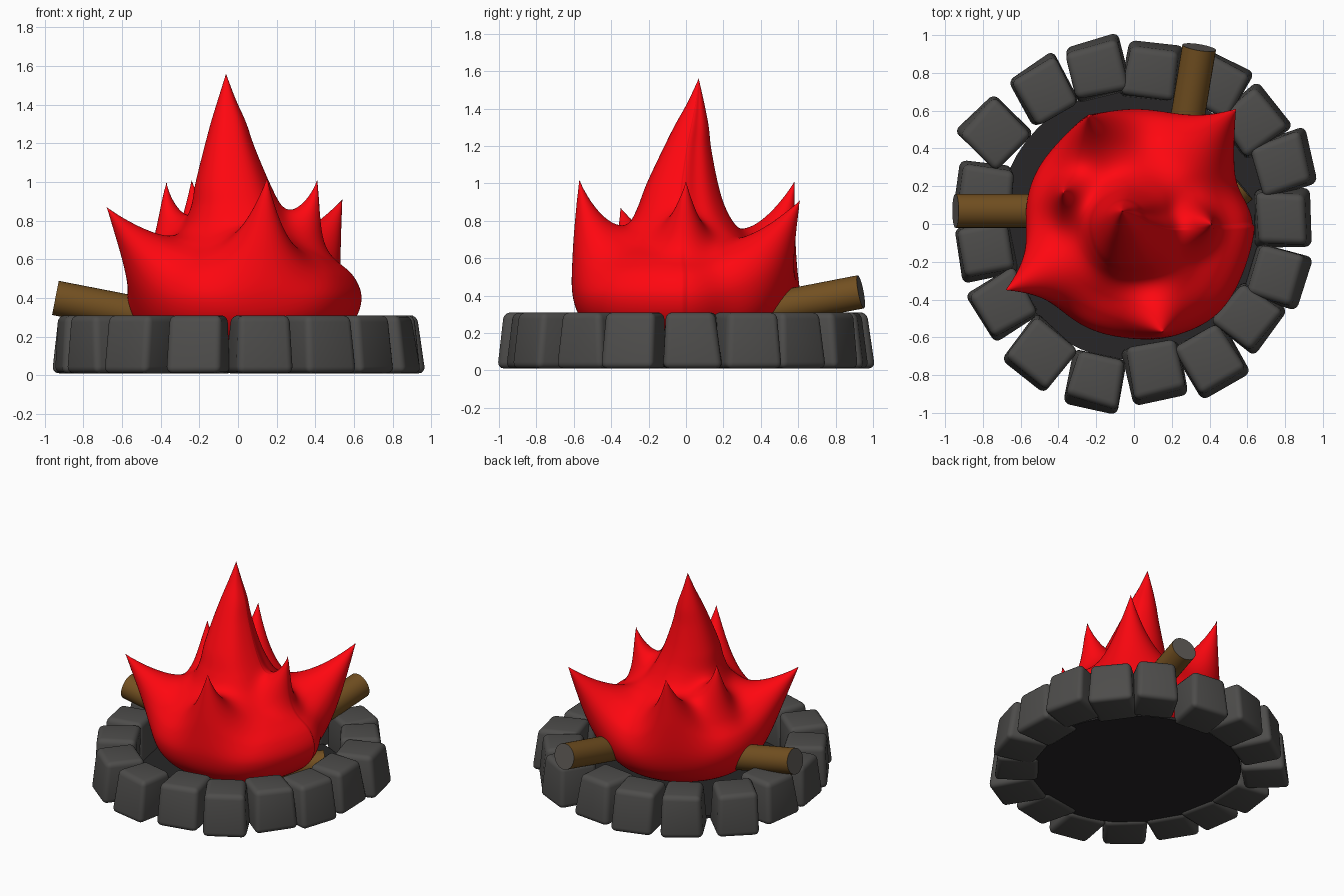
import bpy, bmesh, math, random
from mathutils import Vector, Matrix

if "Cube" in bpy.data.objects:
    bpy.data.objects.remove(bpy.data.objects["Cube"])

random.seed(4)


def material(name, rgb):
    m = bpy.data.materials.new(name)
    m.diffuse_color = (*rgb, 1)
    m.use_nodes = True
    m.node_tree.nodes["Principled BSDF"].inputs["Base Color"].default_value = m.diffuse_color
    return m


RED = material("flame_red", (1.0, 0.002, 0.005))
BROWN = material("bark_brown", (0.17, 0.08, 0.015))
END = material("log_end_grey", (0.11, 0.10, 0.09))
STONE = material("stone_grey", (0.075, 0.073, 0.07))
ASH = material("ash_black", (0.02, 0.019, 0.02))


def finish(bm, name, *mats, angle=None):
    bmesh.ops.recalc_face_normals(bm, faces=bm.faces)
    me = bpy.data.meshes.new(name)
    bm.to_mesh(me)
    bm.free()
    ob = bpy.data.objects.new(name, me)
    bpy.context.collection.objects.link(ob)
    for m in mats:
        me.materials.append(m)
    bpy.ops.object.select_all(action='DESELECT')
    ob.select_set(True)
    bpy.context.view_layer.objects.active = ob
    if angle:
        bpy.ops.object.shade_smooth_by_angle(angle=math.radians(angle))
    else:
        bpy.ops.object.shade_smooth()
    return ob


# ash bed
bm = bmesh.new()
bmesh.ops.create_cone(bm, cap_ends=True, segments=48, radius1=0.72, radius2=0.72, depth=0.02,
                      matrix=Matrix.Translation((0, 0, 0.035)))
finish(bm, "ash_bed", ASH, angle=30)

# ring of rounded stones: x, y and extra turn in degrees
stones = [(-.20, .83, 0), (.09, .81, -2), (.44, .74, 3), (.635, .55, -3), (.80, .32, -5),
          (.795, .03, 0), (.77, -.27, 4), (.61, -.50, 4), (.41, -.725, 0), (.11, -.785, 3),
          (-.20, -.83, 0), (-.49, -.69, -4), (-.70, -.43, 0), (-.79, -.14, 0),
          (-.80, .17, 6), (-.74, .49, -12), (-.48, .71, -3)]
for i, (x, y, turn) in enumerate(stones):
    bm = bmesh.new()
    bmesh.ops.create_cube(bm, size=1)
    for v in bm.verts:
        top, outer = v.co.z > 0, v.co.x > 0
        v.co = Vector((v.co.x * 0.30, v.co.y * (0.265 if top else 0.295), v.co.z * 0.30))
        v.co.x += random.uniform(-.015, .015)
        v.co.y += random.uniform(-.015, .015)
        if top and outer:
            v.co.x -= 0.035
    bmesh.ops.bevel(bm, geom=bm.edges[:], offset=0.035, segments=4, profile=0.5, affect='EDGES')
    a = math.atan2(y, x) + math.radians(turn)
    bm.transform(Matrix.Translation((x, y, 0.16)) @ Matrix.Rotation(a, 4, 'Z'))
    finish(bm, f"stone_{i + 1}", STONE)

# logs leaning into the fire
logs = [((-.945, .07, .40), (.42, .07, .135)),
        ((.345, .935, .42), (.10, -.54, .135)),
        ((.57, .20, .18), (-.15, -.40, .14))]
for i, (a, b) in enumerate(logs):
    a, b = Vector(a), Vector(b)
    d = b - a
    bm = bmesh.new()
    m = Matrix.Translation((a + b) / 2) @ d.to_track_quat('Z', 'Y').to_matrix().to_4x4()
    bmesh.ops.create_cone(bm, cap_ends=True, segments=32, radius1=0.09, radius2=0.09,
                          depth=d.length, matrix=m)
    for f in bm.faces:
        f.material_index = 1 if len(f.verts) > 4 else 0
    finish(bm, f"log_{i + 1}", BROWN, END, angle=40)

# flame body: rings of radius, height and centre shift
profile = [(0, .12, 0, 0), (.30, .12, .02, 0), (.46, .18, .02, 0), (.565, .28, .03, 0),
           (.605, .40, .03, 0), (.575, .51, .02, 0), (.49, .595, .01, -.01),
           (.385, .67, 0, -.015), (.295, .76, 0, -.02), (.235, .87, -.01, -.025),
           (.19, 1.0, -.03, -.02), (.13, 1.18, -.045, .005), (.09, 1.31, -.05, .03),
           (.045, 1.43, -.058, .052), (0, 1.56, -.062, .068)]
P = [Vector(p) for p in profile]
P = [P[0]] + P + [P[-1]]
rings = []
for k in range(1, len(P) - 2):
    p0, p1, p2, p3 = P[k - 1:k + 3]
    for s in range(14):
        t = s / 14
        rings.append(0.5 * (2 * p1 + (p2 - p0) * t + (2 * p0 - 5 * p1 + 4 * p2 - p3) * t * t
                            + (3 * p1 - p0 - 3 * p2 + p3) * t ** 3))
rings.append(P[-1])
N = 280
bm = bmesh.new()
grid = []
for r, z, cx, cy in rings:
    row = []
    for j in range(N):
        a = 2 * math.pi * j / N
        # hollow on the right, slight swell at the front right
        dent = -0.11 * math.exp(-((a - 0.4) / 0.3) ** 2) + 0.04 * math.exp(-((a - 5.4) / 0.4) ** 2)
        rr = r * (1 + 0.01 * math.sin(3 * a + 1) + 0.01 * math.sin(5 * a) + dent)
        row.append(bm.verts.new((cx + rr * math.cos(a), cy + rr * math.sin(a), z)))
    grid.append(row)
for r0, r1 in zip(grid, grid[1:]):
    for j in range(N):
        k = (j + 1) % N
        bm.faces.new((r0[j], r0[k], r1[k], r1[j]))
bmesh.ops.remove_doubles(bm, verts=bm.verts[:], dist=0.0005)

# flame tongues: base, tip and reach of each pull on the surface
tongues = [((-.48, -.25, .57), (-.68, -.35, .87), .38),
           ((.12, -.49, .61), (.15, -.57, 1.02), .38),
           ((.34, .0, .72), (.41, .0, 1.01), .26),
           ((.41, .45, .56), (.54, .61, .91), .46),
           ((-.21, .47, .62), (-.24, .58, 1.01), .38),
           ((-.34, .15, .70), (-.37, .17, 1.0), .27)]
rest = [v.co.copy() for v in bm.verts]
verts = bm.verts[:]
for base, tip, reach in tongues:
    anchor = min(rest, key=lambda c: (c - Vector(base)).length)
    pull = Vector(tip) - anchor
    out = Vector((anchor.x, anchor.y, 0)).normalized()
    for v, c in zip(verts, rest):
        d = (c - anchor).length
        if d < reach:
            f = (1 - d / reach) ** 2.9
            # tip bends outward more than the root
            v.co += Vector((pull.x * f ** 1.3, pull.y * f ** 1.3, pull.z * f))
            v.co += out * 0.08 * f * (1 - f)
finish(bm, "flame", RED)
